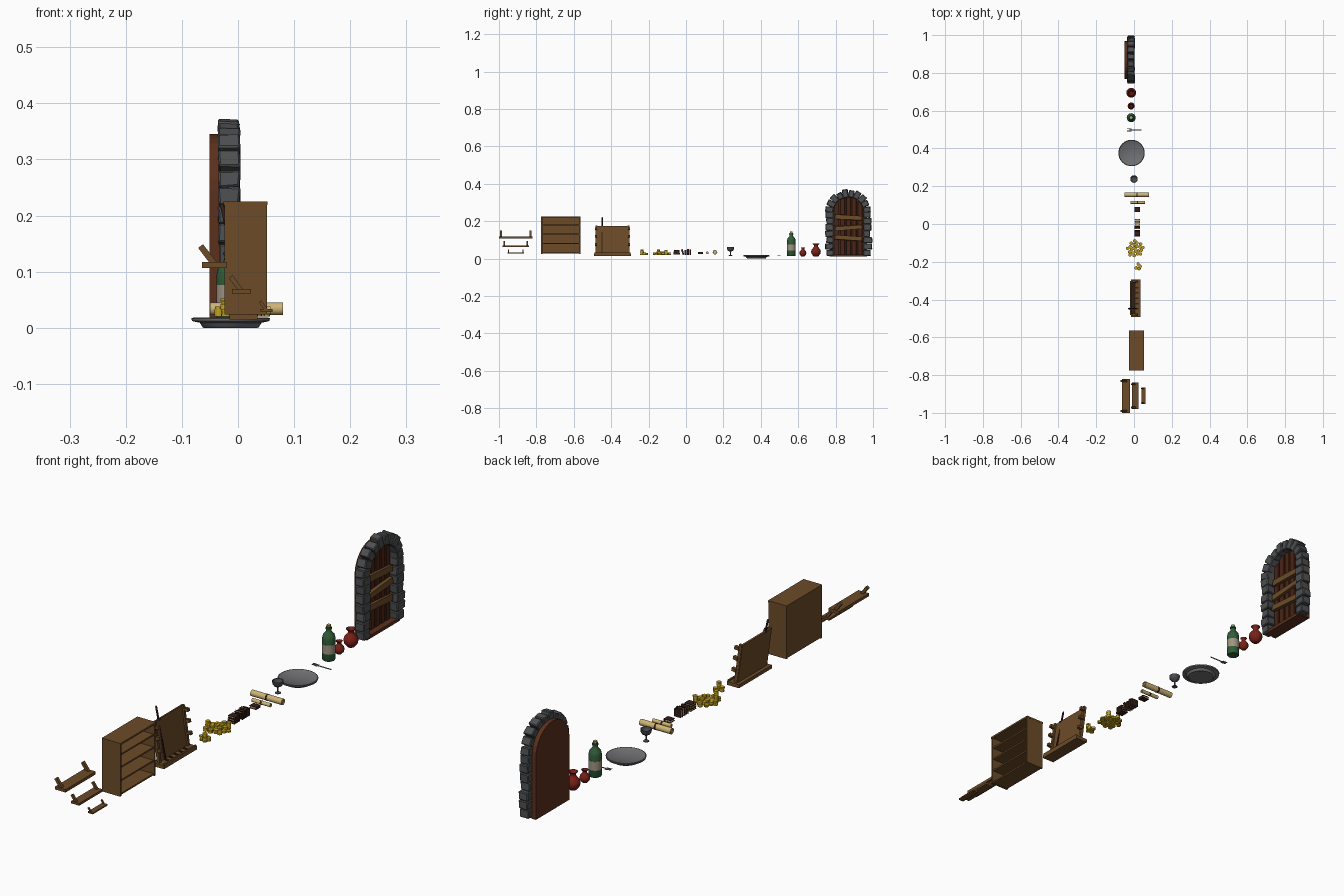
import bpy, bmesh, math, random
from math import sin, cos, pi, radians
from mathutils import Matrix, Vector, Euler

if "Cube" in bpy.data.objects:
    bpy.data.objects.remove(bpy.data.objects["Cube"])

random.seed(4)

def mat(name, c):
    m = bpy.data.materials.new(name)
    m.diffuse_color = (*c, 1)
    m.use_nodes = True
    m.node_tree.nodes["Principled BSDF"].inputs["Base Color"].default_value = m.diffuse_color
    return m

WOOD = mat("wood", (0.15, 0.07, 0.021))
DARK = mat("dark_wood", (0.07, 0.018, 0.008))
RED_WOOD = mat("red_wood", (0.105, 0.03, 0.012))
STONE = mat("stone", (0.075, 0.078, 0.082))
METAL = mat("metal", (0.16, 0.16, 0.17))
IRON = mat("iron", (0.07, 0.07, 0.08))
CLAY = mat("clay", (0.2, 0.015, 0.01))
GLASS = mat("green_glass", (0.03, 0.11, 0.04))
LABEL = mat("label", (0.35, 0.3, 0.22))
CORK = mat("cork", (0.5, 0.38, 0.15))
PAPER = mat("paper", (0.62, 0.46, 0.18))
LEATHER = mat("leather", (0.035, 0.013, 0.009))
GOLD = mat("gold", (0.55, 0.36, 0.015))

def finish(name, bm, material):
    bmesh.ops.recalc_face_normals(bm, faces=bm.faces)
    me = bpy.data.meshes.new(name)
    bm.to_mesh(me)
    bm.free()
    ob = bpy.data.objects.new(name, me)
    bpy.context.collection.objects.link(ob)
    me.materials.append(material)
    return ob

def box(name, loc, size, material, rot=(0, 0, 0), bevel=0, jitter=0):
    bm = bmesh.new()
    bmesh.ops.create_cube(bm, size=1)
    for v in bm.verts:
        v.co = Vector([c * s + random.uniform(-jitter, jitter) for c, s in zip(v.co, size)])
    if bevel:
        bmesh.ops.bevel(bm, geom=bm.edges[:], offset=bevel, segments=1, affect='EDGES')
    bm.transform(Matrix.Translation(loc) @ Euler(rot).to_matrix().to_4x4())
    return finish(name, bm, material)

def lathe(name, profile, loc, material, sides=20, rot=(0, 0, 0), smooth=True):
    bm = bmesh.new()
    rings = []
    for r, z in profile:
        if r == 0:
            rings.append([bm.verts.new((0, 0, z))])
        else:
            rings.append([bm.verts.new((r * cos(2 * pi * i / sides), r * sin(2 * pi * i / sides), z))
                          for i in range(sides)])
    for a, b in zip(rings, rings[1:]):
        for i in range(sides):
            j = (i + 1) % sides
            loop = [a[i % len(a)], a[j % len(a)], b[j % len(b)], b[i % len(b)]]
            bm.faces.new(list(dict.fromkeys(loop)))
    bm.transform(Matrix.Translation(loc) @ Euler(rot).to_matrix().to_4x4())
    ob = finish(name, bm, material)
    if smooth:
        bpy.ops.object.select_all(action='DESELECT')
        ob.select_set(True)
        bpy.context.view_layer.objects.active = ob
        bpy.ops.object.shade_smooth_by_angle(angle=radians(40))
    return ob

def arch_slab(name, cy, half, z0, spring, x0, x1, material):
    bm = bmesh.new()
    pts = [(cy + half, z0)] + [(cy + half * cos(pi * i / 16), spring + half * sin(pi * i / 16))
                               for i in range(17)] + [(cy - half, z0)]
    f = bm.faces.new([bm.verts.new((x0, y, z)) for y, z in pts])
    ext = bmesh.ops.extrude_face_region(bm, geom=[f])
    for v in ext["geom"]:
        if isinstance(v, bmesh.types.BMVert):
            v.co.x = x1
    return finish(name, bm, material)

# arched door: backing slab, planks, crossbars, sill
DY, SPRING = 0.868, 0.245
arch_slab("door_back", DY, 0.1, 0.01, SPRING, -0.051, -0.034, RED_WOOD)
for i in range(5):
    y = (i - 2) * 0.031
    top = SPRING + math.sqrt(0.09 ** 2 - y * y) - 0.004
    box("door_plank", (-0.029, DY + y, (top + 0.02) / 2), (0.012, 0.026, top - 0.02), DARK, bevel=0.002)
for z, t in ((0.22, -0.06), (0.165, 0.07), (0.11, -0.07)):
    box("door_crossbar", (-0.018, DY, z), (0.012, 0.145, 0.023), WOOD, rot=(t, 0, 0), jitter=0.002)
box("door_sill", (-0.025, DY, 0.016), (0.05, 0.196, 0.012), RED_WOOD)

# stone surround: two jambs and the arch ring
def stone(y, z, w, h, tilt):
    box("arch_stone", (-0.016, y, z), (0.038, w, h), STONE, rot=(tilt, 0, 0), bevel=0.003, jitter=0.002)
for s in (-1, 1):
    for i in range(7):
        w = random.uniform(0.036, 0.05)
        stone(DY + s * (0.08 + w / 2), 0.031 + i * 0.034, w, 0.032, random.uniform(-0.07, 0.07))
for i in range(10):
    a = pi * (i + 0.5) / 10
    w = random.uniform(0.034, 0.045)
    r = 0.081 + w / 2
    stone(DY + r * cos(a), SPRING + 0.002 + r * sin(a), w, 0.03, a + random.uniform(-0.06, 0.06))

# clay vases
VASE = [(0, 0), (0.42, 0), (0.5, 0.03), (0.9, 0.5), (1, 0.95), (0.9, 1.4), (0.5, 1.85), (0.4, 2.05),
        (0.42, 2.3), (0.68, 2.6), (0.58, 2.6), (0.33, 2.25), (0.3, 2.0), (0, 1.9)]
for name, y, r in (("large_vase", 0.695, 0.026), ("small_vase", 0.625, 0.0185)):
    lathe(name, [(a * r, b * r) for a, b in VASE], (-0.015, y, 0.012), CLAY)

# bottle with label and cork
lathe("bottle", [(0, 0.004), (0.014, 0), (0.021, 0), (0.023, 0.003), (0.023, 0.082), (0.02, 0.095), (0.011, 0.104),
                 (0.009, 0.112), (0.009, 0.115), (0.0115, 0.116), (0.0115, 0.12), (0.009, 0.121),
                 (0.009, 0.124), (0, 0.124)], (-0.015, 0.563, 0.014), GLASS)
lathe("bottle_label", [(0.023, 0.028), (0.0236, 0.028), (0.0236, 0.062), (0.023, 0.062)], (-0.015, 0.563, 0.014), LABEL)
lathe("cork", [(0, 0.122), (0.0065, 0.122), (0.0075, 0.131), (0, 0.131)], (-0.015, 0.563, 0.014), CORK, 12)

# fork
box("fork_handle", (0.013, 0.498, 0.015), (0.056, 0.004, 0.002), METAL)
box("fork_neck", (-0.0185, 0.498, 0.015), (0.008, 0.015, 0.002), METAL)
for i in range(4):
    box("fork_tine", (-0.029, 0.492 + i * 0.004, 0.016), (0.014, 0.002, 0.0015), METAL, rot=(0, 0.1, 0))

# plate and goblet
lathe("plate", [(0, 0.003), (0.046, 0.003), (0.048, 0), (0.05, 0.001), (0.055, 0.009), (0.069, 0.012), (0.07, 0.017),
                (0.067, 0.018), (0.063, 0.015), (0, 0.012)], (-0.013, 0.376, 0), METAL, 32)
lathe("goblet", [(0, 0), (0.011, 0), (0.01, 0.002), (0.003, 0.005), (0.0025, 0.02), (0.005, 0.023), (0.014, 0.028),
                 (0.019, 0.036), (0.02, 0.047), (0.018, 0.047), (0.017, 0.037), (0.011, 0.031), (0, 0.028)],
      (0, 0.238, 0.015), IRON)

# scrolls: rolled paper with hollow ends and a leather band
def scroll(name, x, y, z, length, r):
    h = length / 2
    rot = (0, pi / 2, 0)
    lathe(name, [(0, -h + 0.004), (r * 0.75, -h + 0.004), (r * 0.75, -h), (r, -h), (r, h), (r * 0.75, h),
                 (r * 0.75, h - 0.004), (0, h - 0.004)], (x, y, z), PAPER, 16, rot)
    lathe(name + "_core", [(0, -h), (r * 0.45, -h), (r * 0.45, h), (0, h)], (x, y, z), PAPER, 12, rot)
    lathe(name + "_band", [(r, -0.003), (r * 1.08, -0.003), (r * 1.08, 0.003), (r, 0.003)], (x, y, z), LEATHER, 16, rot)
scroll("large_scroll", 0.015, 0.155, 0.034, 0.13, 0.0115)
scroll("small_scroll", 0.019, 0.114, 0.031, 0.077, 0.007)

# books: two covers, spine and page block
def book(loc, w, h, t, rot):
    M = Matrix.Translation(loc) @ Euler(rot).to_matrix().to_4x4()
    parts = [("book_cover", (0, t / 2, 0), (w, 0.002, h), LEATHER), ("book_cover", (0, -t / 2, 0), (w, 0.002, h), LEATHER),
             ("book_spine", (w / 2, 0, 0), (0.002, t + 0.002, h), LEATHER),
             ("book_pages", (-0.001, 0, 0), (w - 0.004, t - 0.002, h - 0.004), PAPER)]
    for n, p, s, m in parts:
        box(n, M @ Vector(p), s, m, rot)
book((0.016, 0.077, 0.03), 0.028, 0.026, 0.008, (pi / 2, 0, 0))
for y, h, t, tilt in ((0.022, 0.028, 0.007, 0), (0.01, 0.031, 0.009, 0), (-0.003, 0.027, 0.008, 0), (-0.018, 0.03, 0.007, 0.3)):
    book((0.017, y, 0.02 + h / 2), 0.028, h, t, (tilt, 0, 0))
for i in range(3):
    book((0.017, -0.05, 0.025 + i * 0.009), 0.028, 0.034 - i * 0.003, 0.006, (pi / 2, 0, 0))

# coin piles
def coins(x, y, n):
    for k in range(n):
        r = 0.0085
        lathe("coin", [(0, 0), (r, 0), (r, 0.0042), (0, 0.0042)],
              (x + random.uniform(-.001, .001), y + random.uniform(-.001, .001), 0.02 + k * 0.0046), GOLD, 12, smooth=False)
for i in range(22):
    a, r = i * 2.4, 0.0095 * math.sqrt(i)
    coins(0.006 + r * cos(a), -0.131 + r * sin(a), random.choice((1, 2, 3, 4, 6, 7)))
for x, y, n in ((0.022, -0.212, 2), (0.012, -0.232, 4), (0.027, -0.236, 7), (0.032, -0.222, 3)):
    coins(x, y, n)

# weapon rack: base, leaning panel, rails, side pegs, feet slots and one sword
RY, LEAN = -0.393, -0.14
box("rack_base", (0.01, RY, 0.0215), (0.05, 0.197, 0.013), WOOD)
box("rack_panel", (-0.008, RY, 0.097), (0.007, 0.176, 0.156), WOOD, (0, LEAN, 0))
for s in (-1, 1):
    box("rack_stile", (-0.004, RY + s * 0.085, 0.097), (0.012, 0.01, 0.158), WOOD, (0, LEAN, 0))
    for z in (0.075, 0.12, 0.16):
        box("rack_peg", (0.008 - (z - 0.097) * 0.14, RY + s * 0.088, z), (0.018, 0.012, 0.012), WOOD, (0, LEAN, 0))
box("rack_front_lip", (0.032, RY, 0.03), (0.006, 0.19, 0.006), WOOD)
for i in range(5):
    box("rack_slot", (0.016, RY - 0.056 + i * 0.028, 0.029), (0.014, 0.008, 0.003), LEATHER)
box("sword_blade", (-0.006, -0.448, 0.11), (0.004, 0.005, 0.165), LEATHER, (0, LEAN * 1.5, 0))
box("sword_guard", (-0.018, -0.448, 0.172), (0.012, 0.012, 0.004), IRON, (0, LEAN * 1.5, 0))
lathe("sword_grip", [(0, 0), (0.0035, 0), (0.0035, 0.045), (0, 0.05)], (-0.019, -0.448, 0.174), LEATHER, 8, (0, LEAN * 1.5, 0))

# bookcase open towards +x
BY = -0.67
box("case_back", (-0.021, BY, 0.125), (0.007, 0.21, 0.196), WOOD)
for s in (-1, 1):
    box("case_side", (0.0135, BY + s * 0.102, 0.124), (0.076, 0.007, 0.2), WOOD)
for z in (0.029, 0.08, 0.13, 0.178):
    box("case_shelf", (0.012, BY, z), (0.07, 0.2, 0.006), WOOD)
box("case_top", (0.0135, BY, 0.222), (0.078, 0.212, 0.007), WOOD)

# wall shelves: board with slanted bracket at each end
for name, x, z, w, length in (("large_shelf", -0.042, 0.112, 0.044, 0.18), ("medium_shelf", 0.006, 0.065, 0.034, 0.14),
                              ("small_shelf", 0.051, 0.031, 0.021, 0.088)):
    k = w / 0.044
    box(name, (x, -0.91, z), (w, length, 0.011 * k), WOOD)
    for s in (-1, 1):
        box(name + "_bracket", (x - 0.012 * k, -0.91 + s * length * 0.44, z + 0.017 * k),
            (0.011 * k, 0.011 * k, 0.042 * k), WOOD, (0, -0.65, 0))
